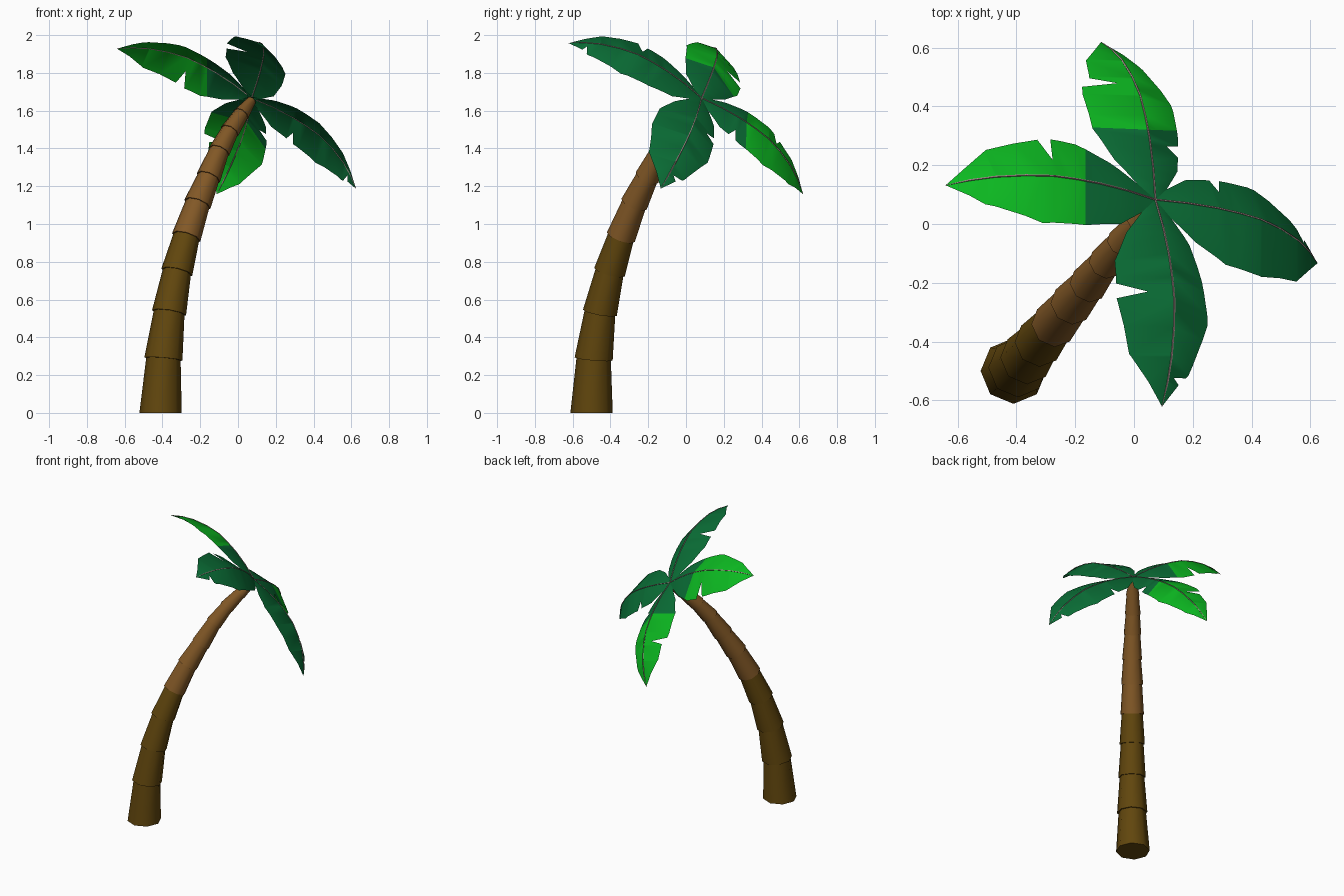
import bpy, bmesh, math
from mathutils import Vector

if "Cube" in bpy.data.objects:
    bpy.data.objects.remove(bpy.data.objects["Cube"])


def material(name, rgb):
    lin = [((c / 255 + 0.055) / 1.055) ** 2.4 if c > 10 else c / 255 / 12.92 for c in rgb]
    m = bpy.data.materials.new(name)
    m.diffuse_color = (*lin, 1)
    m.use_nodes = True
    m.node_tree.nodes["Principled BSDF"].inputs["Base Color"].default_value = m.diffuse_color
    return m


DARK_BARK = material("dark bark", (97, 70, 13))
LIGHT_BARK = material("light bark", (130, 88, 38))
DARK_LEAF = material("dark leaf", (10, 110, 54))
BRIGHT_LEAF = material("bright leaf", (12, 185, 33))
RIB = material("leaf rib", (165, 138, 138))


def finish(name, bm, mats):
    me = bpy.data.meshes.new(name)
    bm.to_mesh(me)
    bm.free()
    for m in mats:
        me.materials.append(m)
    me.shade_smooth()
    me.set_sharp_from_angle(angle=math.radians(50))
    ob = bpy.data.objects.new(name, me)
    bpy.context.collection.objects.link(ob)
    return ob


def ring(bm, centre, axis, radius, sides):
    q = Vector((0, 0, 1)).rotation_difference(axis)
    return [bm.verts.new(centre + q @ Vector((radius * math.cos(math.tau * k / sides),
                                              radius * math.sin(math.tau * k / sides), 0)))
            for k in range(sides)]


def tube(bm, rings):
    n = len(rings[0])
    for a, b in zip(rings, rings[1:]):
        for k in range(n):
            bm.faces.new((a[k], a[(k + 1) % n], b[(k + 1) % n], b[k]))
    bm.faces.new(rings[0][::-1])
    bm.faces.new(rings[-1])


# Trunk: stacked eight-sided tapering segments along a bent path (x, y, z, radius)
JOINTS = [(-.41, -.50, 0, .112), (-.395, -.489, .285, .101), (-.365, -.456, .53, .091),
          (-.324, -.405, .745, .084), (-.274, -.345, .93, .078), (-.215, -.275, 1.105, .073),
          (-.157, -.207, 1.245, .066), (-.1, -.135, 1.385, .058), (-.045, -.066, 1.49, .052),
          (.015, .004, 1.58, .045), (.068, .072, 1.65, .028)]
pts = [Vector(j[:3]) for j in JOINTS]
axes = [(pts[min(i + 1, 10)] - pts[max(i - 1, 0)]).normalized() for i in range(11)]
axes[0] = Vector((0, 0, 1))
for i in range(10):
    bm = bmesh.new()
    low = ring(bm, pts[i], axes[i], JOINTS[i][3], 8)
    high = ring(bm, pts[i + 1] + axes[i + 1] * .006, axes[i + 1], JOINTS[i + 1][3] * .9, 8)
    tube(bm, [low, high])
    finish(f"trunk_segment_{i + 1}", bm, [DARK_BARK if i < 4 else LIGHT_BARK])

# Crown frame: four fronds square to each other around a tilted axis
HUB = Vector((.073, .083, 1.667))
N = Vector((1.13, 1.164, 1.514)).normalized()
E = Vector((.85, -.178, -.497))
E = (E - N * E.dot(N)).normalized()
F = N.cross(E)

ARCH = [(0, 0), (.12, .018), (.235, .025), (.33, .022), (.415, .013), (.51, -.015),
        (.607, -.058), (.68, -.105), (.745, -.16)]
WIDE = [(0, .02), (.06, .06), (.15, .13), (.27, .188), (.42, .196), (.6, .145), (.745, 0)]
NARROW = [(0, .02), (.06, .06), (.15, .122), (.29, .152), (.45, .163), (.635, .09), (.745, 0)]


def lerp(table, r):
    for (a, u), (b, v) in zip(table, table[1:]):
        if r <= b:
            return u + (v - u) * (r - a) / (b - a)
    return table[-1][1]


def frond(name, out, wide_side, wide_cuts, narrow_cuts, split=None):
    left = N.cross(out)

    def place(r, t):
        return HUB + out * r + left * t + N * (lerp(ARCH, r) - .3 * abs(t))

    bm = bmesh.new()
    for side, table, cuts in ((wide_side, WIDE, wide_cuts), (-wide_side, NARROW, narrow_cuts)):
        stations = {r: lerp(table, r) for r, _ in ARCH + table}
        # Torn notches in the edge: (position, width left, half opening, width factor beyond)
        for c, keep, half, beyond in cuts:
            stations = {r: w * (beyond if r > c else 1) for r, w in stations.items()
                        if abs(r - c) > half + .004}
            stations.update({c: keep, c - half: lerp(table, c - half),
                             c + half: lerp(table, c + half) * beyond})
        rows = [(bm.verts.new(place(r, 0)), bm.verts.new(place(r, side * w)))
                for r, w in sorted(stations.items())]
        for (a, b), (c2, d) in zip(rows, rows[1:]):
            bm.faces.new((a, c2, d, b) if side > 0 else (a, b, d, c2))
    bmesh.ops.remove_doubles(bm, verts=bm.verts[:], dist=.0005)
    # Bright outer half, separated by a straight cut
    if split:
        co, no = map(Vector, split)
        bmesh.ops.bisect_plane(bm, geom=bm.verts[:] + bm.edges[:] + bm.faces[:],
                               plane_co=co, plane_no=no)
        for f in bm.faces:
            f.material_index = int((f.calc_center_median() - co).dot(no) > 0)
    finish(name, bm, [DARK_LEAF, BRIGHT_LEAF] if split else [DARK_LEAF])

    # Thin rib along the middle of the leaf
    bm = bmesh.new()
    line = [place(r, 0) for r, _ in ARCH]
    tube(bm, [ring(bm, p, (line[min(i + 1, 8)] - line[max(i - 1, 0)]).normalized(),
                   .0035 if i < 8 else .001, 4) for i, p in enumerate(line)])
    finish(name + "_rib", bm, [RIB])


frond("frond_left", -E, -1, [(.392, .085, .026, .93)], [], ((-.165, 0, 0), (-1, 0, 0)))
frond("frond_back", F, 1, [(.478, .06, .022, .86)], [(.235, .085, .025, 1)],
      ((-.1, .327, 0), (.04, 1, 0)))
frond("frond_right", E, -1, [], [(.272, .09, .022, 1), (.66, .025, .014, .9)])
frond("frond_front", -F, -1, [(.388, .087, .028, 1)], [(.66, .025, .014, .9)])
